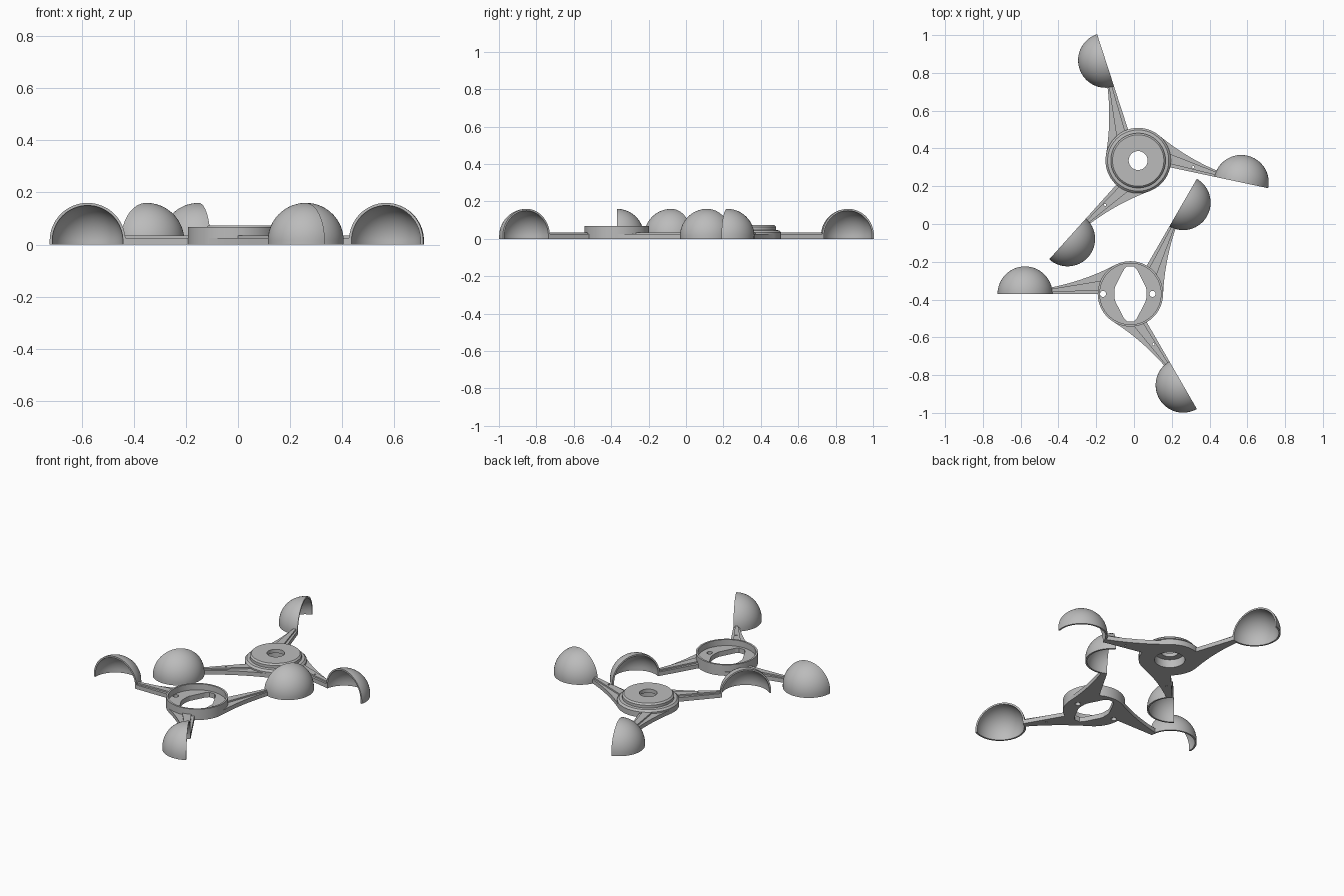
import bpy, bmesh
from math import sin, cos, pi, radians
from mathutils import Matrix, Vector

if "Cube" in bpy.data.objects:
    bpy.data.objects.remove(bpy.data.objects["Cube"])

grey = bpy.data.materials.new("plain grey")
grey.use_nodes = True
GREY = (0.5, 0.5, 0.5, 1)
grey.diffuse_color = GREY
grey.node_tree.nodes["Principled BSDF"].inputs["Base Color"].default_value = GREY


def finish(name, bm, matrix):
    """Turn a bmesh into a placed, smoothed object."""
    bmesh.ops.remove_doubles(bm, verts=bm.verts, dist=1e-5)
    bm.transform(matrix)
    bmesh.ops.recalc_face_normals(bm, faces=bm.faces)
    mesh = bpy.data.meshes.new(name)
    bm.to_mesh(mesh)
    bm.free()
    mesh.materials.append(grey)
    obj = bpy.data.objects.new(name, mesh)
    bpy.context.collection.objects.link(obj)
    return obj


def smooth(obj):
    bpy.ops.object.select_all(action='DESELECT')
    obj.select_set(True)
    bpy.context.view_layer.objects.active = obj
    bpy.ops.object.shade_smooth_by_angle(angle=radians(30))
    return obj


def prism(name, points, z0, z1, matrix):
    bm = bmesh.new()
    face = bm.faces.new([bm.verts.new((x, y, z0)) for x, y in points])
    top = bmesh.ops.extrude_face_region(bm, geom=[face])["geom"]
    bmesh.ops.translate(bm, vec=(0, 0, z1 - z0),
                        verts=[v for v in top if isinstance(v, bmesh.types.BMVert)])
    return finish(name, bm, matrix)


def lathe(name, profile, matrix, closed, steps=72):
    bm = bmesh.new()
    rings = [[bm.verts.new((r * cos(2 * pi * i / steps), r * sin(2 * pi * i / steps), z))
              for r, z in profile] for i in range(steps)]
    count = len(profile)
    for i in range(steps):
        a, b = rings[i], rings[(i + 1) % steps]
        for j in range(count if closed else count - 1):
            k = (j + 1) % count
            bm.faces.new((a[j], a[k], b[k], b[j]))
    return finish(name, bm, matrix)


def circle(x, y, r, n=20):
    return [(x + r * cos(2 * pi * i / n), y + r * sin(2 * pi * i / n)) for i in range(n)]


def cut(obj, points, matrix, z0=-0.05, z1=0.2):
    cutter = prism("cutter", points, z0, z1, matrix)
    cutter.hide_render = True
    mod = obj.modifiers.new("cut", 'BOOLEAN')
    mod.operation, mod.solver, mod.object = 'DIFFERENCE', 'EXACT', cutter
    bpy.ops.object.select_all(action='DESELECT')
    obj.select_set(True)
    bpy.context.view_layer.objects.active = obj
    bpy.ops.object.modifier_apply(modifier=mod.name)
    bpy.data.objects.remove(cutter)


REACH, CUP_R, WALL, RISE = 0.558, 0.1455, 0.01, 0.0145
HUB_R = 0.173


def cup(name, matrix, spans=32, steps=16):
    """Quarter-sphere shell, open to the side and below, with a short straight foot."""
    bm = bmesh.new()

    def arc(angle, r, drop):
        out = []
        for j in range(steps + 1):
            t = pi / 2 * j / steps
            out.append(bm.verts.new((REACH + r * cos(t) * cos(angle), r * sin(t),
                                     RISE - drop + r * cos(t) * sin(angle))))
        return out

    stations = [(0, RISE)] + [(pi * i / spans, 0) for i in range(spans + 1)] + [(pi, RISE)]
    outer = [arc(a, CUP_R, d) for a, d in stations]
    inner = [arc(a, CUP_R - WALL, d) for a, d in stations]
    for i in range(len(stations) - 1):
        for shell in (outer, inner):
            for j in range(steps):
                bm.faces.new((shell[i][j], shell[i][j + 1], shell[i + 1][j + 1], shell[i + 1][j]))
        bm.faces.new((outer[i][0], outer[i + 1][0], inner[i + 1][0], inner[i][0]))
    for i in (0, -1):
        for j in range(steps):
            bm.faces.new((outer[i][j], outer[i][j + 1], inner[i][j + 1], inner[i][j]))
    return smooth(finish(name, bm, matrix))


def arm(name, matrix):
    """Flared plate with a tapered raised rib and a pin hole."""
    tip = REACH - CUP_R + 0.007
    sweep = radians(62)
    edge = HUB_R - 0.007
    start = Vector((HUB_R * cos(sweep), HUB_R * sin(sweep)))
    mid, end = Vector((0.24, 0.07)), Vector((tip, 0.034))
    hub_arc = [(edge * cos(sweep * i / 10), edge * sin(sweep * i / 10)) for i in range(11)]
    flare = [tuple(start * (1 - t) ** 2 + mid * 2 * t * (1 - t) + end * t * t)
             for t in [i / 14 for i in range(15)]]
    plate = prism(name + "_plate", hub_arc + flare + [(tip, 0)], 0, 0.025, matrix)
    rib = prism(name + "_rib", [(0.165, 0.018), (tip, 0.01), (tip, 0.026), (0.153, 0.07)],
                0.02, 0.034, matrix)
    for part in (plate, rib):
        cut(part, circle(0.292, 0.027, 0.006, 12), matrix)
        smooth(part)


def rotor(name, centre, first_angle, side):
    """Three arms with cups; side picks which way the domes point."""
    for i in range(3):
        m = (Matrix.Translation(centre) @ Matrix.Rotation(radians(first_angle + 120 * i), 4, 'Z')
             @ Matrix.Diagonal((1, side, 1, 1)))
        arm(f"{name}_arm_{i + 1}", m)
        cup(f"{name}_cup_{i + 1}", m)


# Upper half: stepped cap with centre bore and bearing recess below
cap_centre = Vector((0.022, 0.336, 0))
cap_place = Matrix.Translation(cap_centre)
cap = lathe("cap_hub", [(0.05, 0.073), (0.136, 0.073), (0.145, 0.064), (0.145, 0.047),
                        (0.162, 0.045), (HUB_R, 0.034), (HUB_R, 0), (0.085, 0),
                        (0.085, 0.05), (0.05, 0.05)], cap_place, True)
cap_turn = cap_place @ Matrix.Rotation(radians(228), 4, 'Z')
for x in (0.145, -0.117):
    cut(cap, circle(x, 0, 0.015), cap_turn, z1=0.03)
smooth(cap)
rotor("cap", cap_centre, -12, 1)

# Lower half: shallow tray with diamond opening and two screw holes
tray_centre = Vector((-0.019, -0.37, 0))
tray_place = Matrix.Translation(tray_centre)
tray = lathe("tray_hub", [(0, 0), (HUB_R, 0), (HUB_R, 0.067), (0.162, 0.067),
                          (0.162, 0.03), (0, 0.03)], tray_place, False)
quarter = [(0.085, 0.02), (0.08, 0.04), (0.034, 0.13), (0.018, 0.145)]
half = quarter + [(-x, y) for x, y in reversed(quarter)]
diamond = half + [(-x, -y) for x, y in half]
cut(tray, diamond, tray_place)
for x in (-0.145, 0.117):
    cut(tray, circle(x, 0, 0.016), tray_place)
smooth(tray)
rotor("tray", tray_centre, 60, -1)
